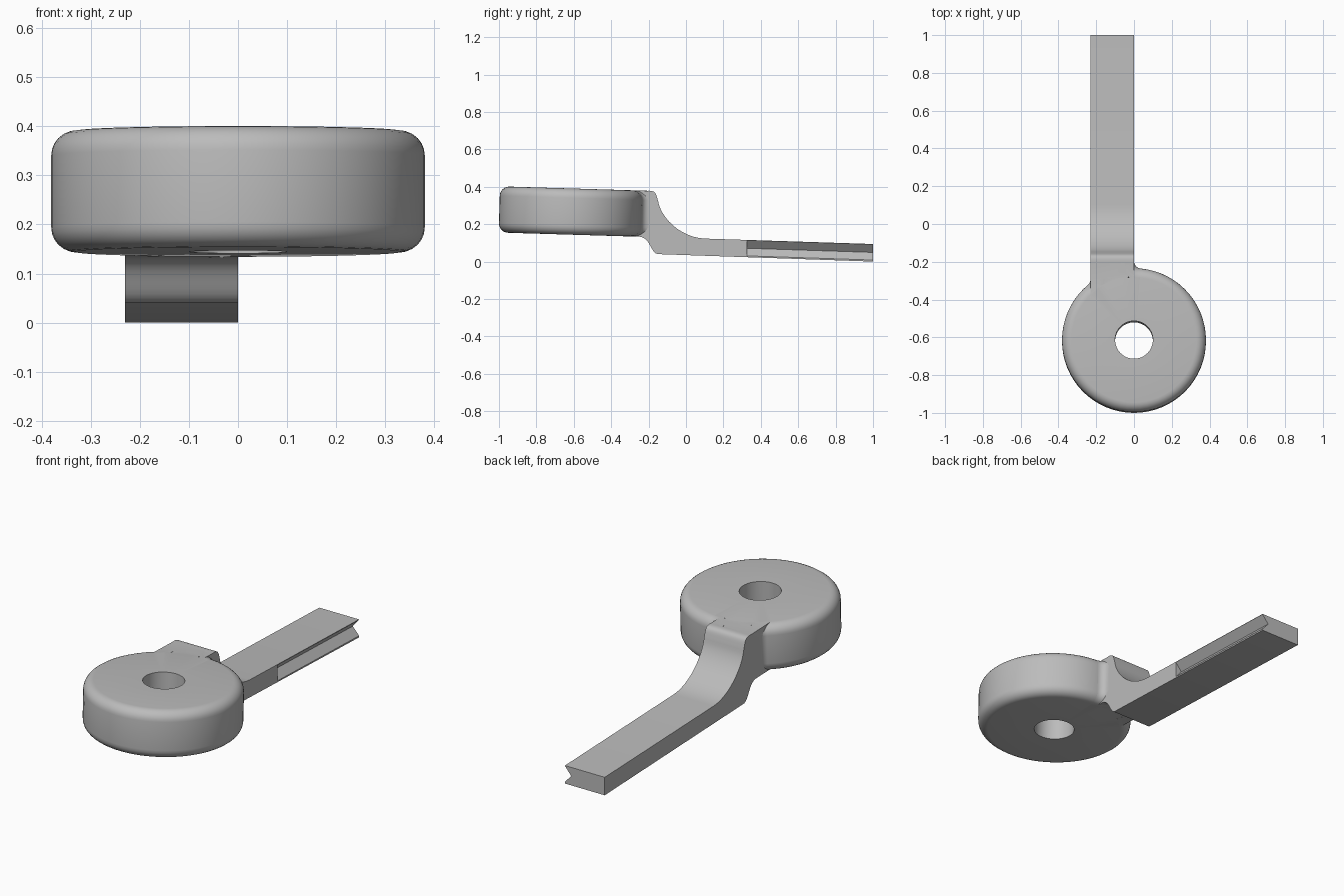
import bpy, bmesh, math
from mathutils import Vector, Matrix
from mathutils.geometry import interpolate_bezier

if "Cube" in bpy.data.objects:
    bpy.data.objects.remove(bpy.data.objects["Cube"])

grey = bpy.data.materials.new("plain_grey")
grey.use_nodes = True
grey.diffuse_color = (0.5, 0.5, 0.5, 1)
grey.node_tree.nodes["Principled BSDF"].inputs["Base Color"].default_value = (0.5, 0.5, 0.5, 1)

TILT = -0.03                      # slope of the hub and arm along y
HUB = Vector((0, -0.617, 0.2675))
R, HALF, ROUND, BORE = 0.381, 0.1235, 0.05, 0.1
ARM_LEFT, ARM_RIGHT = 0.0, -0.23


def add_object(name, bm):
    bmesh.ops.recalc_face_normals(bm, faces=bm.faces)
    mesh = bpy.data.meshes.new(name)
    bm.to_mesh(mesh)
    bm.free()
    mesh.materials.append(grey)
    obj = bpy.data.objects.new(name, mesh)
    bpy.context.collection.objects.link(obj)
    return obj


def loft(name, rings, closed=False):
    """Skin a list of matching closed rings, capping the ends unless closed."""
    bm = bmesh.new()
    loops = [[bm.verts.new(p) for p in ring] for ring in rings]
    n = len(loops[0])
    pairs = list(zip(loops, loops[1:]))
    if closed:
        pairs.append((loops[-1], loops[0]))
    else:
        bm.faces.new(loops[0])
        bm.faces.new(loops[-1])
    for a, b in pairs:
        for i in range(n):
            j = (i + 1) % n
            bm.faces.new((a[i], a[j], b[j], b[i]))
    return add_object(name, bm)


def rim(edge, sign, inner):
    """Rounded rim section (radius, height); sign gives the way out of the solid."""
    pts = []
    for side in (-1, 1):
        arc = [math.radians(a) for a in range(0, 91, 15)]
        half = [(edge - sign * ROUND * (1 - math.cos(a)),
                 side * (HALF - ROUND * (1 - math.sin(a)))) for a in arc]
        pts += half[::-1] if side < 0 else half
    return pts + [(inner, HALF), (inner, -HALF)]


def sweep(name, section, centre, angles, closed=False):
    tilt = Matrix.Translation(HUB) @ Matrix.Rotation(TILT, 4, 'X')
    rings = [[tilt @ Vector((centre[0] + r * math.cos(a), centre[1] + r * math.sin(a), z))
              for r, z in section] for a in angles]
    return loft(name, rings, closed)


def combine(target, other, operation):
    mod = target.modifiers.new("combine", 'BOOLEAN')
    mod.operation, mod.solver, mod.object = operation, 'EXACT', other
    bpy.context.view_layer.objects.active = target
    bpy.ops.object.modifier_apply(modifier=mod.name)
    bpy.data.objects.remove(other)


# Round hub with bore
SEG = 64
hub = sweep("hub_with_arm", rim(R, 1, BORE), (0, 0),
            [math.tau * i / SEG for i in range(SEG)], True)

# Cranked arm, side profile extruded across x
def curve(*pts):
    return interpolate_bezier(*[Vector(p) for p in pts], 12)

def hub_face(y, side):
    return HUB.z + side * (HALF - 0.0004) + TILT * (y - HUB.y)

profile = [(-0.45, hub_face(-0.45, 1))]
profile += curve((-0.21, hub_face(-0.21, 1)), (-0.16, 0.382), (-0.162, 0.365), (-0.148, 0.32))
profile += curve((-0.145, 0.305), (-0.12, 0.22), (-0.02, 0.128), (0.1, 0.123))
profile += [(1, 0.094), (1, 0.0)]
profile += curve((-0.15, 0.04), (-0.19, 0.045), (-0.19, 0.13), (-0.25, hub_face(-0.25, -1)))
profile += [(-0.45, hub_face(-0.45, -1))]
arm = loft("arm", [[Vector((x, p[0], p[1])) for p in profile] for x in (ARM_RIGHT, ARM_LEFT)])

# V groove along the left edge of the arm
groove = [(-0.036, 0.049), (0.01, 0.104), (0.01, -0.003)]
cutter = loft("groove_cutter", [[Vector((x, y, z + 0.033 * (1 - y))) for x, z in groove]
                                for y in (0.325, 1.05)])
cutter.hide_render = True
combine(arm, cutter, 'DIFFERENCE')
combine(hub, arm, 'UNION')

# Fillets blending the hub rim into both sides of the arm
F = 0.04
for x, way in ((ARM_LEFT, 1), (ARM_RIGHT, -1)):
    cx = x + way * F
    cy = math.sqrt((R + F) ** 2 - cx ** 2)
    start = math.pi if way > 0 else 0
    end = math.atan2(-cy, -cx) % math.tau
    if way < 0:
        end -= math.tau
    angles = [start + (end - start) * i / 10 for i in range(11)]
    fillet = sweep("fillet", rim(F, -1, F + 0.07), (cx, cy), angles)
    combine(hub, fillet, 'UNION')

bpy.ops.object.select_all(action='DESELECT')
hub.select_set(True)
bpy.context.view_layer.objects.active = hub
bpy.ops.object.shade_smooth_by_angle(angle=math.radians(30))
